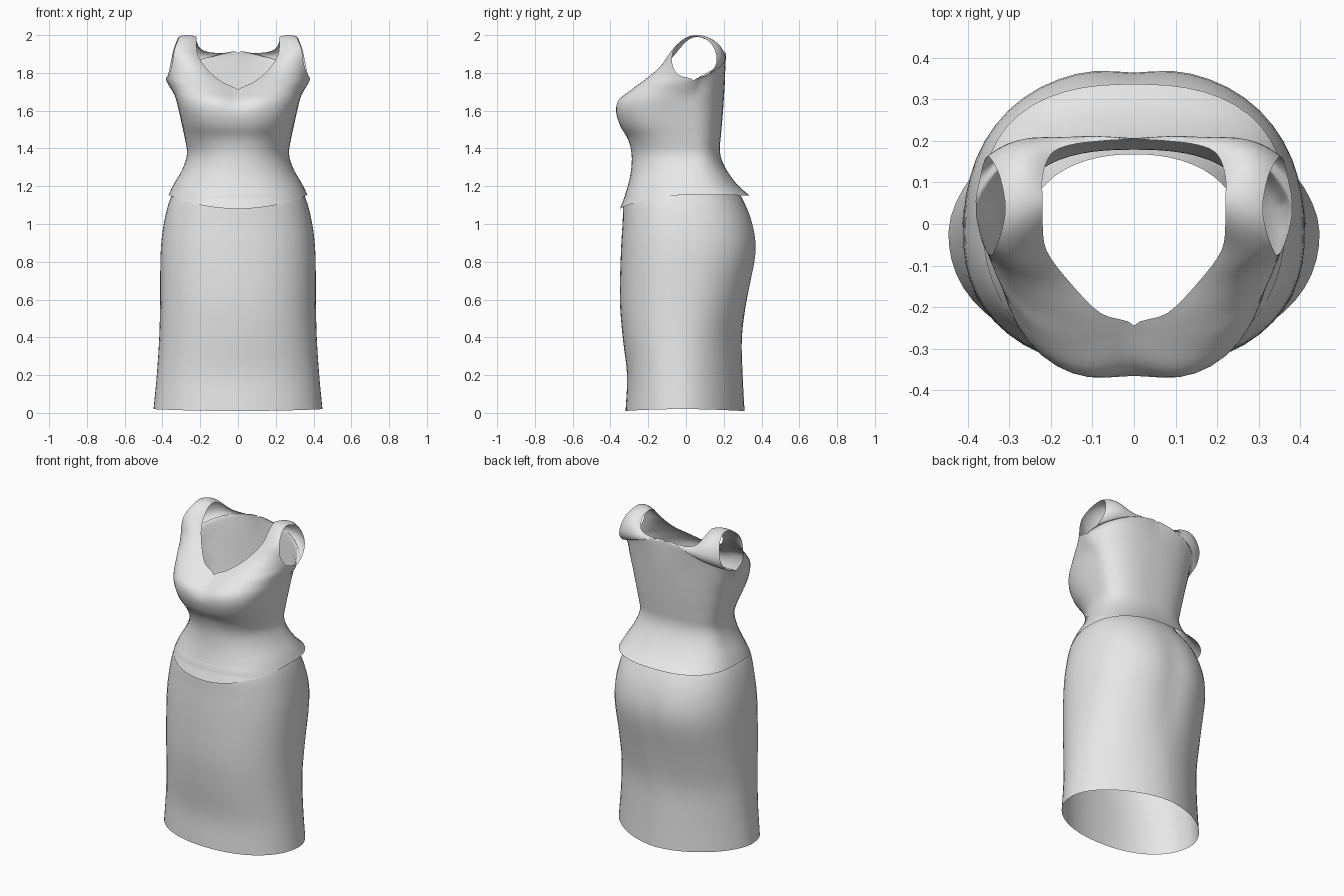
import bpy, bmesh, math
from mathutils import Vector

cube = bpy.data.objects.get("Cube")
if cube:
    bpy.data.objects.remove(cube)

fabric = bpy.data.materials.new("light_grey_fabric")
fabric.use_nodes = True
fabric.diffuse_color = (0.8, 0.8, 0.8, 1)
fabric.node_tree.nodes["Principled BSDF"].inputs["Base Color"].default_value = (0.8, 0.8, 0.8, 1)

COLS = 14   # columns from centre line to side seam
SUB = 4     # rows between control rows


def spline(pts):
    """Smooth curve through points, SUB steps per interval."""
    pts = [Vector(p) for p in pts]
    ext = [2 * pts[0] - pts[1]] + pts + [2 * pts[-1] - pts[-2]]
    out = []
    for a, b, c, d in zip(ext, ext[1:], ext[2:], ext[3:]):
        for k in range(SUB):
            u = k / SUB
            out.append(b + (c - a) * (u / 2) + (2 * a - 5 * b + 4 * c - d) * (u * u / 2)
                       + (3 * b - a - 3 * c + d) * (u ** 3 / 2))
    return out + [pts[-1]]


def quarter(width, reach, mid, z_end, z_side, n, cleft):
    """Quarter ring from the centre line (j = 0) to the side seam."""
    row = []
    for j in range(COLS + 1):
        t = math.pi / 2 * j / COLS
        s, c = math.sin(t), math.cos(t)
        r = (s ** n + c ** n) ** (-1 / n)
        x = width * r * s if j else 0
        dip = 1 - cleft * math.exp(-(x / 0.07) ** 2)
        y = mid + (reach - mid) * r * (c if j < COLS else 0) * dip
        row.append(Vector((x, y, z_side + (z_end - z_side) * c * c)))
    return row


def bezier_row(a, ctrl, b):
    """Row of points bowed from neckline to armhole."""
    a, ctrl, b = Vector(a), Vector(ctrl), Vector(b)
    return [a * (1 - u) ** 2 + ctrl * 2 * u * (1 - u) + b * u * u
            for u in (j / COLS for j in range(COLS + 1))]


def build(name, grid):
    """Half garment from a grid of points, mirrored and smooth shaded."""
    bm = bmesh.new()
    vs = [[bm.verts.new(p) for p in col] for col in grid]
    for a, b in zip(vs, vs[1:]):
        for i in range(len(a) - 1):
            bm.faces.new((a[i], b[i], b[i + 1], a[i + 1]))
    bmesh.ops.remove_doubles(bm, verts=bm.verts, dist=0.0005)
    bmesh.ops.recalc_face_normals(bm, faces=bm.faces)
    # face the cloth outwards
    low = min(bm.faces, key=lambda f: f.calc_center_median().y)
    if low.normal.y > 0:
        bmesh.ops.reverse_faces(bm, faces=bm.faces)
    me = bpy.data.meshes.new(name)
    bm.to_mesh(me)
    bm.free()
    me.materials.append(fabric)
    for p in me.polygons:
        p.use_smooth = True
    ob = bpy.data.objects.new(name, me)
    bpy.context.collection.objects.link(ob)
    ob.modifiers.new("mirror", 'MIRROR').merge_threshold = 0.001
    return ob


# Skirt: z, half width, front y, back y, front and back roundness, back cleft
skirt_rings = [
    (0.01, .447, -.32, .31, 2.2, 1.75, 0),
    (0.2, .43, -.312, .30, 2.3, 1.8, 0),
    (0.4, .417, -.335, .296, 2.3, 1.9, 0),
    (0.6, .412, -.35, .328, 2.3, 2.1, .02),
    (0.84, .41, -.345, .375, 2.3, 2.3, .03),
    (1.0, .393, -.336, .357, 2.3, 2.35, .02),
    (1.14, .356, -.327, .295, 2.3, 2.3, 0),
    (1.25, .29, -.285, .215, 2.2, 2.2, 0),
    (1.34, .258, -.272, .168, 2.2, 2.2, 0),
]
front = [quarter(w, f, -.02, z, z + .01 * (z < .1), nf, 0)
         for z, w, f, b, nf, nb, c in skirt_rings]
back = [quarter(w, b, -.02, z, z + .01 * (z < .1), nb, c)
        for z, w, f, b, nf, nb, c in skirt_rings]
ring_rows = [f + k[-2::-1] for f, k in zip(front, back)]
build("skirt", [spline(col) for col in zip(*ring_rows)])

# Bodice: half width, front y, back y, z at front, side, back, front roundness, cleft
body_rings = [
    (.367, -.35, .337, 1.08, 1.155, 1.15, 2.3, 0),
    (.343, -.32, .27, 1.16, 1.205, 1.21, 2.3, 0),
    (.295, -.293, .207, 1.27, 1.29, 1.3, 2.2, 0),
    (.27, -.288, .18, 1.37, 1.37, 1.38, 2.2, 0),
    (.281, -.308, .185, 1.45, 1.45, 1.47, 2.4, 0),
    (.298, -.352, .193, 1.52, 1.53, 1.56, 2.7, .01),
    (.316, -.376, .2, 1.595, 1.61, 1.66, 2.8, .025),
    (.335, -.368, .207, 1.655, 1.68, 1.78, 2.6, .09),
]
front = [quarter(w, f, .03, zf, zs, n, c) for w, f, b, zf, zs, zb, n, c in body_rings]
back = [quarter(w, b, .03, zb, zs, 2.5, 0) for w, f, b, zf, zs, zb, n, c in body_rings]

# Yoke rows run from neckline to armhole, up the front and down the back
underarm = (.38, .04, 1.76)
yoke = [
    ((0, -.245, 1.71), (.29, -.40, 1.71), underarm),
    ((.08, -.215, 1.75), (.27, -.265, 1.77), (.367, -.04, 1.79)),
    ((.155, -.14, 1.81), (.265, -.16, 1.84), (.348, -.073, 1.85)),
    ((.21, -.065, 1.89), (.27, -.10, 1.91), (.337, -.065, 1.92)),
    ((.22, 0, 1.965), (.27, -.02, 1.985), (.32, -.02, 1.97)),
    ((.22, .055, 1.99), (.265, .05, 2.01), (.31, .04, 1.993)),
    ((.22, .115, 1.972), (.27, .13, 2.0), (.322, .11, 1.975)),
    ((.2, .168, 1.93), (.27, .20, 1.96), (.342, .153, 1.92)),
    ((.155, .19, 1.91), (.27, .235, 1.89), (.357, .16, 1.85)),
    ((.08, .2, 1.905), (.26, .24, 1.85), (.37, .115, 1.79)),
    ((0, .205, 1.905), (.30, .245, 1.86), underarm),
]
rows = front + [bezier_row(*r) for r in yoke] + back[::-1]
grid = [spline(col) for col in zip(*rows)]
seam = len(body_rings) * SUB
for i in range(seam + 1):
    # close the centre lines and the side seam
    grid[0][i].x = grid[0][-1 - i].x = 0
    grid[-1][-1 - i] = grid[-1][i].copy()
build("bodice", grid)
